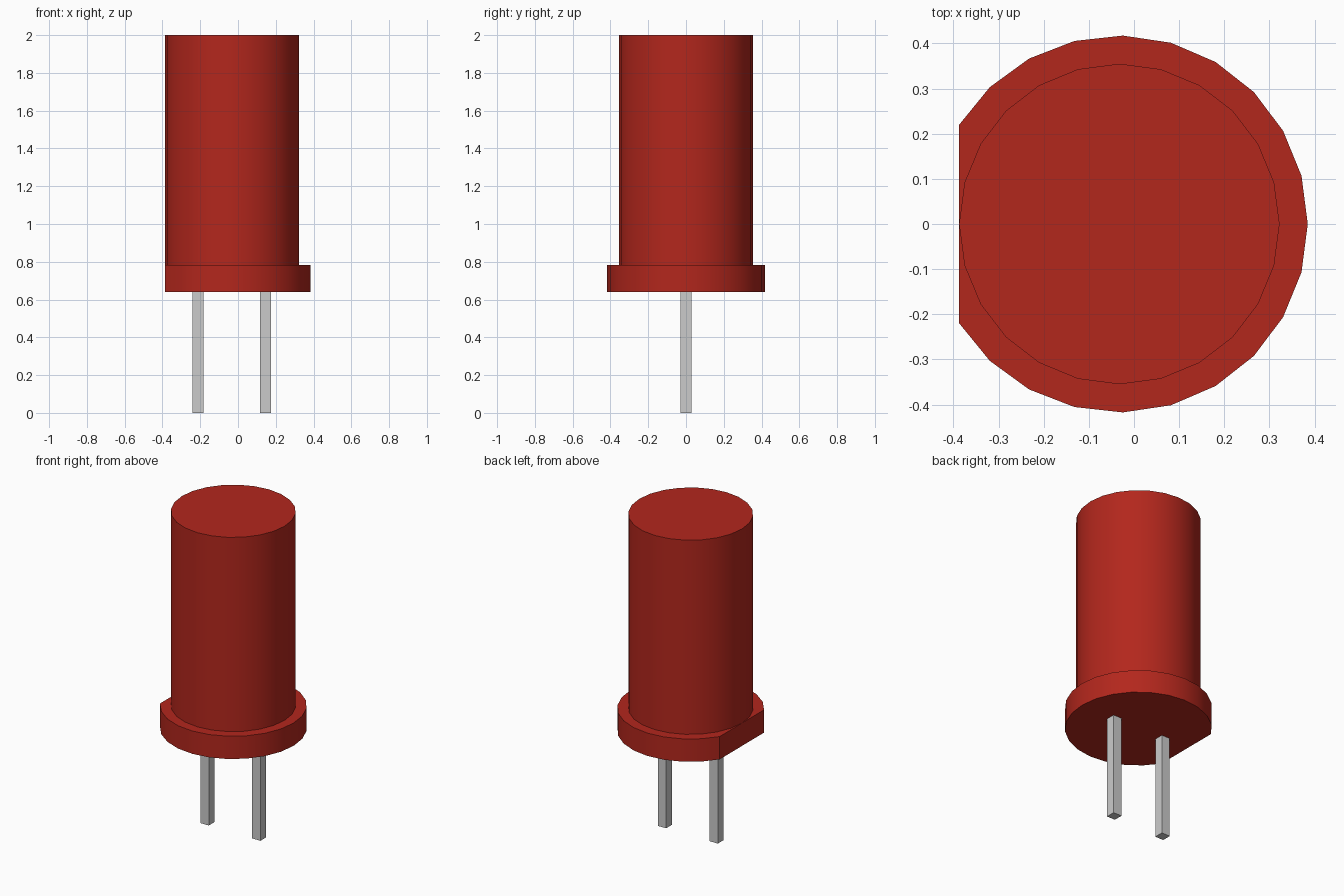
import bpy, bmesh
from math import acos, cos, sin, pi, radians

if "Cube" in bpy.data.objects:
    bpy.data.objects.remove(bpy.data.objects["Cube"])

CX = -0.0325                      # axis of the round body
BODY_R, RIM_R = 0.355, 0.4175
RIM_Z, BODY_Z, TOP_Z = 0.64, 0.783, 2.0
LEAD_W, LEAD_GAP = 0.058, 0.179

red = bpy.data.materials.new("red_plastic")
red.diffuse_color = (0.45, 0.02, 0.012, 1)
red.use_nodes = True
red.node_tree.nodes["Principled BSDF"].inputs["Base Color"].default_value = red.diffuse_color


def prism(name, outline, z0, z1, material=None, smooth=False):
    """Extrude a closed xy outline from z0 to z1."""
    bm = bmesh.new()
    base = bm.faces.new([bm.verts.new((x, y, z0)) for x, y in outline])
    top = bmesh.ops.extrude_face_region(bm, geom=[base], use_keep_orig=True)["geom"]
    bmesh.ops.translate(bm, vec=(0, 0, z1 - z0),
                        verts=[v for v in top if isinstance(v, bmesh.types.BMVert)])
    bmesh.ops.recalc_face_normals(bm, faces=bm.faces)
    mesh = bpy.data.meshes.new(name)
    bm.to_mesh(mesh)
    bm.free()
    obj = bpy.data.objects.new(name, mesh)
    bpy.context.collection.objects.link(obj)
    if material:
        mesh.materials.append(material)
    if smooth:
        bpy.ops.object.select_all(action='DESELECT')
        obj.select_set(True)
        bpy.context.view_layer.objects.active = obj
        bpy.ops.object.shade_smooth_by_angle(angle=radians(30))
    return obj


def arc(radius, angles):
    return [(CX + radius * cos(a), radius * sin(a)) for a in angles]


# Lens body: 24-sided cylinder with a flat top
prism("lens_body", arc(BODY_R, [i * pi / 12 for i in range(24)]),
      BODY_Z, TOP_Z, red, True)

# Base rim: a disc with its left side cut flush with the body
half = acos(-BODY_R / RIM_R)
prism("base_rim", arc(RIM_R, [half * i / 10 for i in range(-10, 11)]),
      RIM_Z, BODY_Z, red, True)

# Two square leads
h = LEAD_W / 2
for name, side in (("left_lead", -1), ("right_lead", 1)):
    x = CX + side * LEAD_GAP
    prism(name, [(x - h, -h), (x + h, -h), (x + h, h), (x - h, h)], 0, RIM_Z)
